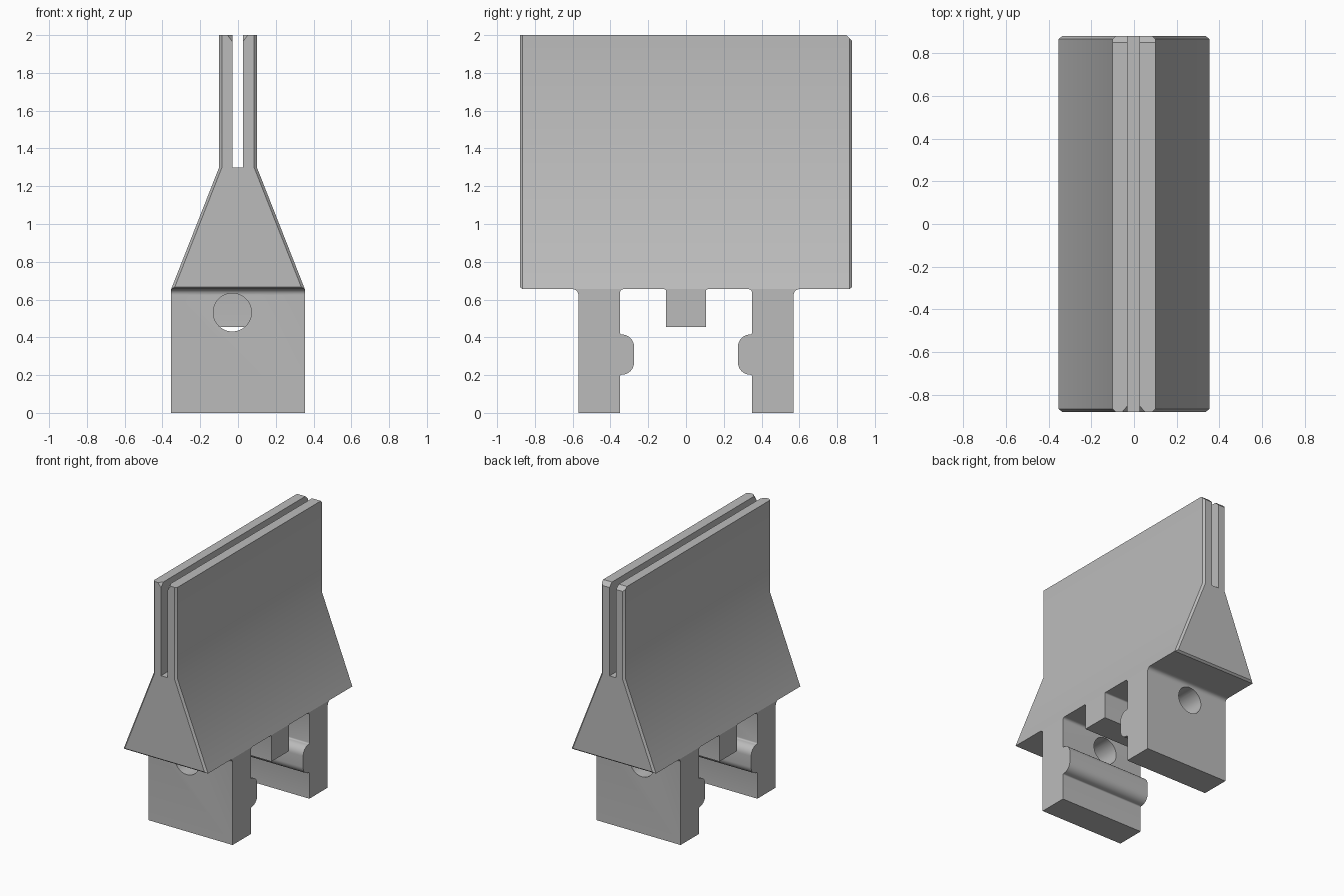
import bpy, bmesh, math

if "Cube" in bpy.data.objects:
    bpy.data.objects.remove(bpy.data.objects["Cube"])

grey = bpy.data.materials.new("plain grey")
grey.diffuse_color = (0.5, 0.5, 0.5, 1)
grey.use_nodes = True
grey.node_tree.nodes["Principled BSDF"].inputs["Base Color"].default_value = grey.diffuse_color

W = 0.354      # half width of body base and legs
BASE = 0.655   # underside of the body


def loft(name, rings):
    """Closed solid through a list of equal-length point rings."""
    bm = bmesh.new()
    vr = [[bm.verts.new(p) for p in ring] for ring in rings]
    n = len(vr[0])
    for a, b in zip(vr, vr[1:]):
        for i in range(n):
            j = (i + 1) % n
            bm.faces.new((a[i], a[j], b[j], b[i]))
    bm.faces.new(vr[0])
    bm.faces.new(vr[-1])
    bmesh.ops.remove_doubles(bm, verts=bm.verts, dist=1e-4)
    bmesh.ops.recalc_face_normals(bm, faces=bm.faces)
    me = bpy.data.meshes.new(name)
    bm.to_mesh(me)
    bm.free()
    ob = bpy.data.objects.new(name, me)
    bpy.context.collection.objects.link(ob)
    me.materials.append(grey)
    return ob


def activate(ob):
    bpy.ops.object.select_all(action='DESELECT')
    ob.select_set(True)
    bpy.context.view_layer.objects.active = ob


def smooth(ob):
    activate(ob)
    bpy.ops.object.shade_smooth_by_angle(angle=math.radians(30))


def arc(cy, cz, r, a0, a1, n=8):
    angles = [math.radians(a0 + (a1 - a0) * i / n) for i in range(n + 1)]
    return [(cy + r * math.cos(a), cz + r * math.sin(a)) for a in angles]


def prism_x(name, pts):
    """Side profile (y, z) extruded across the width."""
    return loft(name, [[(x, y, z) for y, z in pts] for x in (-W, W)])


# Slotted wedge body: inset = end chamfer, notch = lead-in cut at the slot mouth
def body_ring(y, inset, top, notch):
    s0, s1 = -0.03, 0.026
    low = BASE + inset * 0.8
    pts = [(-W + inset * 1.3, low), (W - inset * 1.3, low),
           (0.1 - inset, 1.3), (0.1 - inset, top),
           (s1 + notch * 0.85, top), (s1, top - notch * 1.15), (s1, 1.3),
           (s0, 1.3), (s0, top - notch * 1.15), (s0 - notch * 0.85, top),
           (-0.1 + inset, top), (-0.1 + inset, 1.3)]
    return [(x, y, z) for x, z in pts]


body = loft("slotted_body", [body_ring(*r) for r in (
    (-0.88, 0.015, 2.0, 0.03), (-0.865, 0, 2.0, 0.015), (-0.85, 0, 2.0, 0),
    (0.85, 0, 2.0, 0), (0.865, 0, 1.985, 0), (0.88, 0.015, 1.97, 0))])
smooth(body)

# Clip legs: outer fillet, inner rib with rounded nose, inner fillet
leg_profile = (arc(0.60, 0.625, 0.03, 90, 180) + [(0.57, 0), (0.35, 0)]
               + arc(0.34, 0.192, 0.01, 0, 90, 4)
               + arc(0.34, 0.267, 0.065, 270, 180, 10)
               + arc(0.34, 0.35, 0.065, 180, 90, 10)
               + arc(0.34, 0.425, 0.01, 270, 360, 4)
               + arc(0.33, 0.635, 0.02, 0, 90, 6))

# Helper cylinder that drills the round hole through both legs
bpy.ops.mesh.primitive_cylinder_add(vertices=48, radius=0.101, depth=2,
                                    location=(-0.03, 0, 0.532),
                                    rotation=(math.pi / 2, 0, 0))
cutter = bpy.context.object
cutter.name = "hole_cutter"
cutter.hide_render = True

for side, name in ((-1, "front_leg"), (1, "back_leg")):
    leg = prism_x(name, [(side * y, z) for y, z in leg_profile])
    activate(leg)
    mod = leg.modifiers.new("hole", 'BOOLEAN')
    mod.operation = 'DIFFERENCE'
    mod.solver = 'EXACT'
    mod.object = cutter
    bpy.ops.object.modifier_apply(modifier=mod.name)
    smooth(leg)
bpy.data.objects.remove(cutter, do_unlink=True)

# Stop block between the legs
half = arc(0.115, 0.645, 0.01, 90, 180, 4) + [(0.105, 0.455)]
block = prism_x("stop_block", [(y, z + (BASE - 0.655)) for y, z in half]
                + [(-y, z) for y, z in reversed(half)])
smooth(block)
